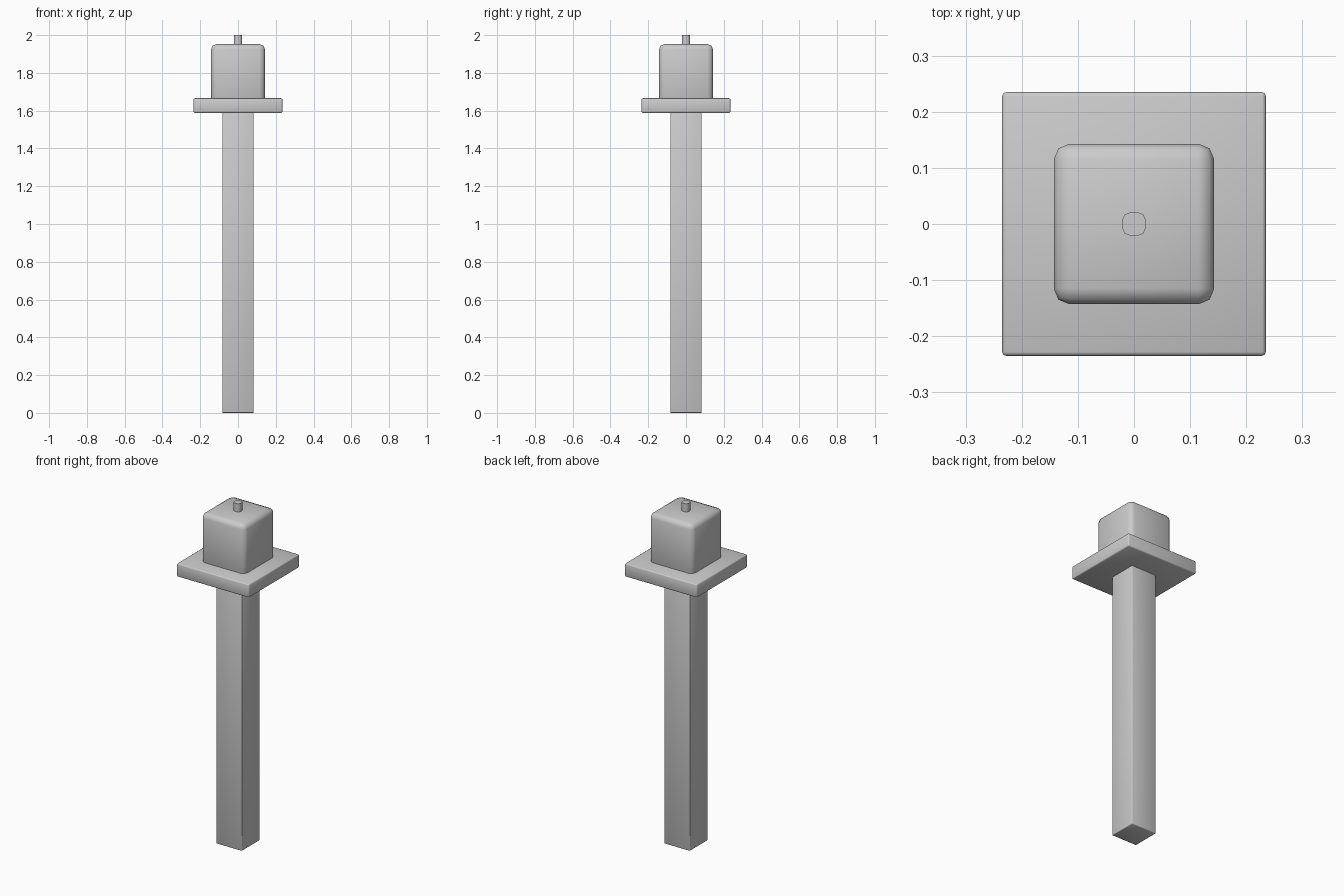
import bpy
import bmesh
from math import radians

cube = bpy.data.objects.get("Cube")
if cube:
    bpy.data.objects.remove(cube, do_unlink=True)

grey = bpy.data.materials.new("light_grey")
grey.use_nodes = True
grey.diffuse_color = (0.6, 0.6, 0.6, 1)
grey.node_tree.nodes["Principled BSDF"].inputs["Base Color"].default_value = grey.diffuse_color


def rounded_box(name, half, bottom, top, bevel, vertical_only=False):
    """Square box centred on the z axis with softly bevelled edges."""
    bm = bmesh.new()
    bmesh.ops.create_cube(bm, size=2)
    for v in bm.verts:
        v.co = (v.co.x * half, v.co.y * half, top if v.co.z > 0 else bottom)
    edges = [e for e in bm.edges
             if not vertical_only or abs(e.verts[0].co.z - e.verts[1].co.z) > 0.001]
    bmesh.ops.bevel(bm, geom=edges, offset=bevel, segments=2, profile=0.5,
                    affect="EDGES")
    mesh = bpy.data.meshes.new(name)
    bm.to_mesh(mesh)
    bm.free()
    mesh.materials.append(grey)
    obj = bpy.data.objects.new(name, mesh)
    bpy.context.collection.objects.link(obj)
    bpy.ops.object.select_all(action="DESELECT")
    obj.select_set(True)
    bpy.context.view_layer.objects.active = obj
    bpy.ops.object.shade_smooth_by_angle(angle=radians(60))
    return obj


# Long square post and the flat plate on top of it
rounded_box("post", 0.083, 0, 1.61, 0.004)
rounded_box("collar_plate", 0.235, 1.588, 1.666, 0.007)

# Rounded block with a small pin
rounded_box("head_block", 0.143, 1.62, 1.952, 0.028)
rounded_box("top_pin", 0.021, 1.93, 2, 0.014, vertical_only=True)
